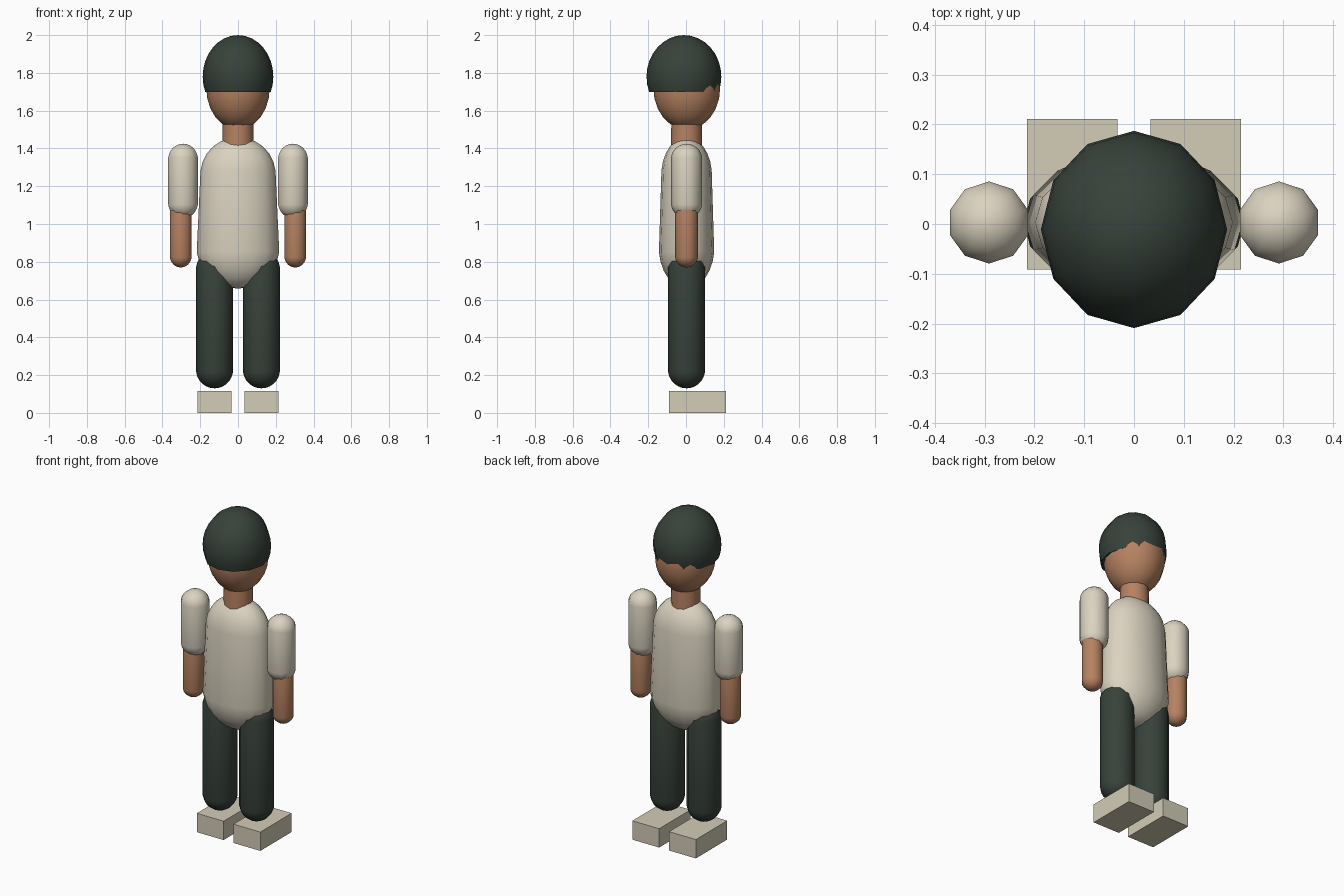
import bpy
import bmesh
from math import radians
from mathutils import Vector

cube = bpy.data.objects.get("Cube")
if cube:
    bpy.data.objects.remove(cube, do_unlink=True)


def material(name, srgb):
    color = [((c / 255 + 0.055) / 1.055) ** 2.4 for c in srgb] + [1.0]
    mat = bpy.data.materials.new(name)
    mat.use_nodes = True
    mat.diffuse_color = color
    mat.node_tree.nodes["Principled BSDF"].inputs["Base Color"].default_value = color
    return mat


SKIN = material("skin", (182, 130, 97))
SHIRT = material("cream shirt", (219, 211, 192))
SHOE = material("beige shoe", (211, 204, 183))
DARK = material("dark green", (55, 66, 58))


def finish(name, bm, mat, smooth=True):
    bmesh.ops.recalc_face_normals(bm, faces=bm.faces)
    mesh = bpy.data.meshes.new(name)
    bm.to_mesh(mesh)
    bm.free()
    mesh.materials.append(mat)
    obj = bpy.data.objects.new(name, mesh)
    bpy.context.collection.objects.link(obj)
    if smooth:
        bpy.ops.object.select_all(action="DESELECT")
        obj.select_set(True)
        bpy.context.view_layer.objects.active = obj
        bpy.ops.object.shade_smooth_by_angle(angle=radians(50))
    return obj


def capsule(name, mat, x, y, low, high, r_low, r_high, sides, depth=1.0):
    """Upright capsule between two pole heights, with optional taper and flattening."""
    bm = bmesh.new()
    bmesh.ops.create_uvsphere(bm, u_segments=sides, v_segments=13, radius=1)
    for v in bm.verts:
        r, base = (r_high, high - r_high) if v.co.z > 0 else (r_low, low + r_low)
        v.co = Vector((x + v.co.x * r, y + v.co.y * r * depth, base + v.co.z * r))
    return finish(name, bm, mat)


def ellipsoid(name, mat, center, radii, sides, rings, cut=None):
    """Scaled sphere, optionally cut flat at a height."""
    bm = bmesh.new()
    bmesh.ops.create_uvsphere(bm, u_segments=sides, v_segments=rings, radius=1)
    for v in bm.verts:
        v.co = Vector(c + p * r for c, p, r in zip(center, v.co, radii))
    if cut is not None:
        geom = bm.verts[:] + bm.edges[:] + bm.faces[:]
        res = bmesh.ops.bisect_plane(bm, geom=geom, plane_co=(0, 0, cut),
                                     plane_no=(0, 0, 1), clear_inner=True)
        rim = [e for e in res["geom_cut"] if isinstance(e, bmesh.types.BMEdge)]
        bmesh.ops.edgeloop_fill(bm, edges=rim)
    return finish(name, bm, mat)


# Head, hair and neck
ellipsoid("head", SKIN, (0, 0.004, 1.72), (0.168, 0.177, 0.22), 16, 12)
ellipsoid("hair", DARK, (0, -0.011, 1.78), (0.187, 0.198, 0.22), 12, 16, cut=1.7)
neck = bmesh.new()
bmesh.ops.create_cone(neck, cap_ends=True, segments=12, radius1=0.083, radius2=0.08, depth=0.2)
bmesh.ops.translate(neck, verts=neck.verts, vec=(0, 0.003, 1.48))
finish("neck", neck, SKIN)

# Torso
capsule("torso", SHIRT, 0, 0.003, 0.658, 1.46, 0.22, 0.2, 16, depth=0.67)

# Limbs and shoes on both sides
for side, s in (("left", 1), ("right", -1)):
    capsule(side + "_sleeve", SHIRT, s * 0.291, 0.003, 1.03, 1.425, 0.083, 0.083, 10)
    capsule(side + "_forearm", SKIN, s * 0.303, 0.003, 0.77, 1.16, 0.061, 0.061, 10)
    capsule(side + "_leg", DARK, s * 0.124, 0.003, 0.13, 0.86, 0.098, 0.098, 12)
    shoe = bmesh.new()
    bmesh.ops.create_cube(shoe, size=1)
    bmesh.ops.scale(shoe, verts=shoe.verts, vec=(0.181, 0.302, 0.115))
    bmesh.ops.translate(shoe, verts=shoe.verts, vec=(s * 0.124, 0.06, 0.0575))
    finish(side + "_shoe", shoe, SHOE, smooth=False)
